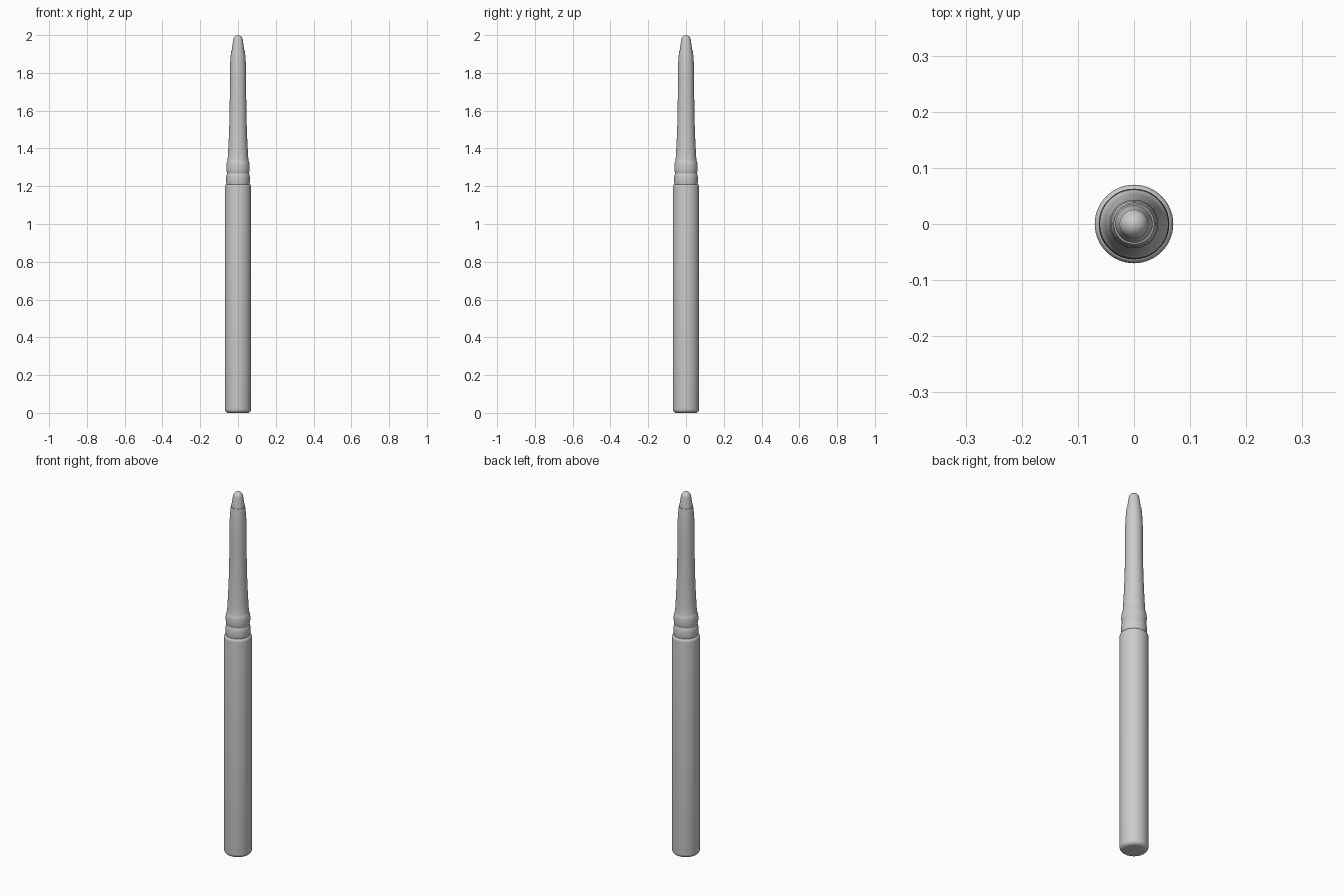
import bpy, bmesh, math

cube = bpy.data.objects.get("Cube")
if cube:
    bpy.data.objects.remove(cube, do_unlink=True)

grey = bpy.data.materials.new("plain grey")
grey.use_nodes = True
colour = (0.6, 0.6, 0.6, 1)
grey.diffuse_color = colour
grey.node_tree.nodes["Principled BSDF"].inputs["Base Color"].default_value = colour


def lathe(name, profile, sides=64):
    """Spin a (radius, height) profile around z and close its ends."""
    bm = bmesh.new()
    verts = [bm.verts.new((r, 0, z)) for r, z in profile]
    edges = [bm.edges.new(pair) for pair in zip(verts, verts[1:])]
    bmesh.ops.spin(bm, geom=verts + edges, cent=(0, 0, 0), axis=(0, 0, 1),
                   angle=math.tau, steps=sides)
    bmesh.ops.remove_doubles(bm, verts=bm.verts, dist=0.00005)
    bmesh.ops.recalc_face_normals(bm, faces=bm.faces)
    mesh = bpy.data.meshes.new(name)
    bm.to_mesh(mesh)
    bm.free()
    mesh.materials.append(grey)
    obj = bpy.data.objects.new(name, mesh)
    bpy.context.collection.objects.link(obj)
    bpy.ops.object.select_all(action="DESELECT")
    obj.select_set(True)
    bpy.context.view_layer.objects.active = obj
    bpy.ops.object.shade_smooth_by_angle(angle=math.radians(40))
    return obj


def arc(r, z, size_r, size_z, start, end, steps=6):
    """Points of an elliptical arc, angles in degrees."""
    angles = [math.radians(start + (end - start) * i / steps) for i in range(steps + 1)]
    return [(r + size_r * math.cos(a), z + size_z * math.sin(a)) for a in angles]


# Handle: long cylinder with rounded base and shoulder
lathe("handle", [(0, 0)] + arc(0.05, 0.02, 0.02, 0.02, -90, 0)
      + arc(0.06, 1.195, 0.01, 0.015, 0, 90) + [(0, 1.21)])

# Collar: two soft ridges, then a long taper to the shaft
ridges = []
for z, r in ((1.235, 0.058), (1.3, 0.057)):
    ridges += arc(r, z, 0.005, 0.03, -80, 80, 8)
taper = [(0.055, 1.34), (0.052, 1.39), (0.049, 1.45), (0.046, 1.53), (0.044, 1.62)]
shaft = [(0.043, 1.74), (0.043, 1.81), (0.041, 1.86), (0.038, 1.9), (0.036, 1.918)]
lathe("collar_and_shaft", [(0, 1.2), (0.06, 1.2)] + ridges + taper + shaft + [(0, 1.92)])

# Tip: narrow cone with a round end
cone = [(0, 1.91), (0.034, 1.91), (0.032, 1.93), (0.027, 1.965)]
lathe("tip", cone + arc(0, 1.97, 0.026, 0.03, 0, 90, 8))
